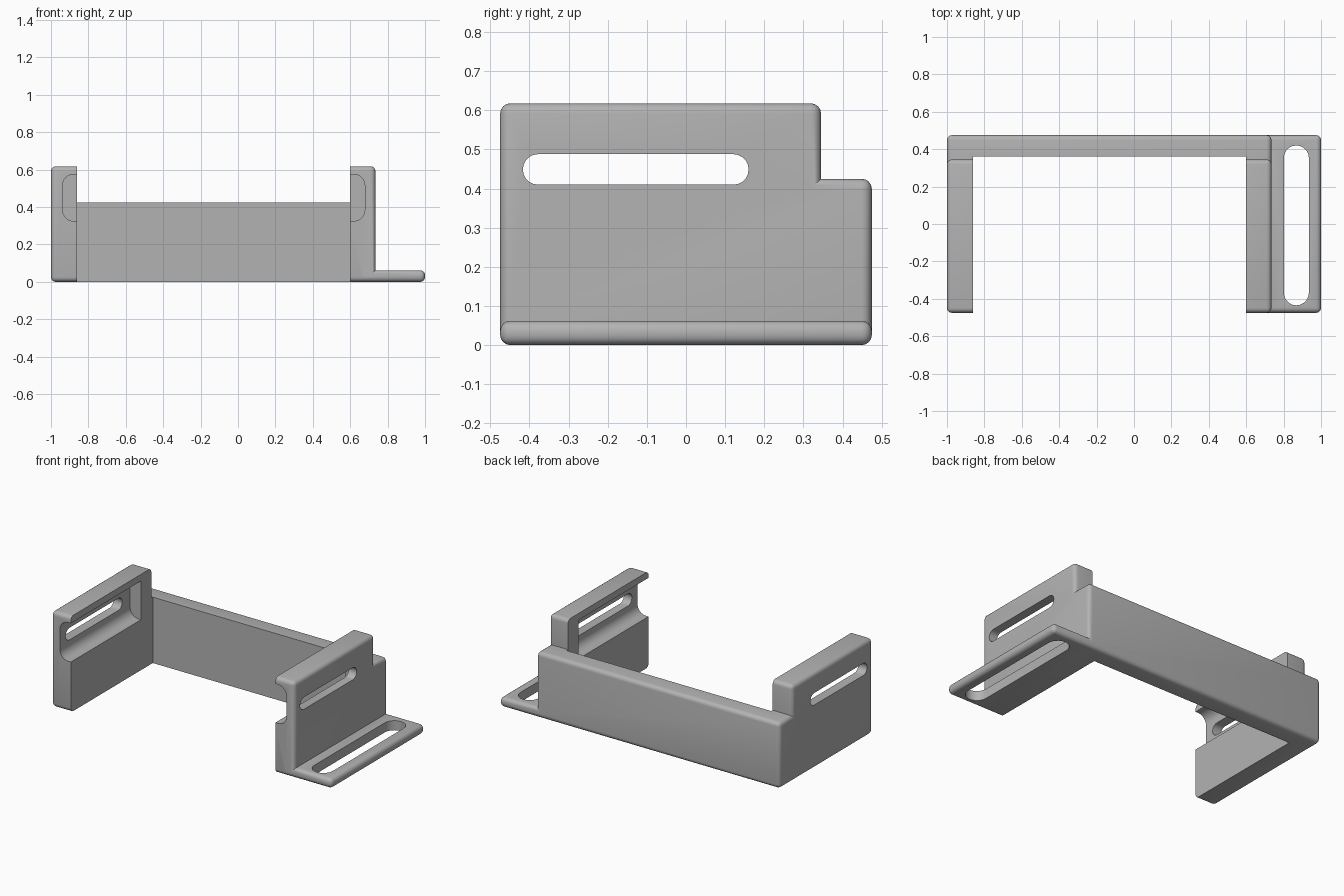
import bpy, bmesh, math
from mathutils import Vector

if "Cube" in bpy.data.objects:
    bpy.data.objects.remove(bpy.data.objects["Cube"], do_unlink=True)

grey = bpy.data.materials.new("plain grey")
grey.use_nodes = True
GREY = (0.45, 0.45, 0.45, 1)
grey.diffuse_color = GREY
grey.node_tree.nodes["Principled BSDF"].inputs["Base Color"].default_value = GREY

# Inner opening and fillet size
IN_L, IN_R, BACK_IN = -0.86, 0.60, 0.36
OUT_L, OUT_R = -1.0, 0.735
FILLET = 0.026


def prism(name, profile, direction, fillet=0):
    """Extrude a flat profile; optionally round every convex edge."""
    bm = bmesh.new()
    face = bm.faces.new([bm.verts.new(p) for p in profile])
    ext = bmesh.ops.extrude_face_region(bm, geom=[face])
    moved = [g for g in ext["geom"] if isinstance(g, bmesh.types.BMVert)]
    bmesh.ops.translate(bm, verts=moved, vec=Vector(direction))
    bmesh.ops.recalc_face_normals(bm, faces=bm.faces[:])
    if fillet:
        edges = [e for e in bm.edges if e.is_convex]
        bmesh.ops.bevel(bm, geom=edges, offset=fillet, segments=4,
                        profile=0.5, affect='EDGES', clamp_overlap=True)
    mesh = bpy.data.meshes.new(name)
    bm.to_mesh(mesh)
    bm.free()
    mesh.materials.append(grey)
    obj = bpy.data.objects.new(name, mesh)
    bpy.context.collection.objects.link(obj)
    return obj


def arc(cx, cy, r, start, end, steps=10):
    return [(cx + r * math.cos(math.radians(start + (end - start) * i / steps)),
             cy + r * math.sin(math.radians(start + (end - start) * i / steps)))
            for i in range(steps + 1)]


def capsule(mid, r, y0, y1):
    """Long slot outline: (y, across) pairs."""
    return arc(y1 - r, mid, r, -90, 90) + arc(y0 + r, mid, r, 90, 270)


def combine(target, other, operation):
    mod = target.modifiers.new(other.name, 'BOOLEAN')
    mod.object, mod.operation, mod.solver = other, operation, 'EXACT'
    bpy.context.view_layer.objects.active = target
    bpy.ops.object.modifier_apply(modifier=mod.name)
    bpy.data.objects.remove(other, do_unlink=True)


# Stepped outer block: tall sides, lower back bar
side = [(-0.475, 0), (0.475, 0), (0.475, 0.425), (0.345, 0.425),
        (0.345, 0.618), (-0.475, 0.618)]
bracket = prism("bracket_body", [(OUT_L, y, z) for y, z in side],
                (OUT_R - OUT_L, 0, 0), FILLET)

# Mounting flange along the outer foot
foot = [(0.64, -0.475, 0), (1, -0.475, 0), (1, 0.475, 0), (0.64, 0.475, 0)]
combine(bracket, prism("mounting_flange", foot, (0, 0, 0.062), FILLET), 'UNION')

# Open middle, leaving two side walls and the back bar
gap = [(IN_L, -1, -1), (IN_R, -1, -1), (IN_R, BACK_IN, -1), (IN_L, BACK_IN, -1)]
combine(bracket, prism("opening", gap, (0, 0, 3)), 'DIFFERENCE')

# Round-cornered recess in each inner wall, open at the front
for name, inner, out in (("left_recess", IN_R, 1), ("right_recess", IN_L, -1)):
    low, high, depth, r = 0.325, 0.575, 0.078, 0.06
    outline = ([(-0.1, low)] + arc(depth - r, low + r, r, -90, 0)
               + arc(depth - r, high - r, r, 0, 90) + [(-0.1, high)])
    combine(bracket, prism(name, [(inner + out * d, -0.6, z) for d, z in outline],
                           (0, 0.84, 0)), 'DIFFERENCE')

# Slot through both side walls, and slot through the flange
wall_slot = [(-1.2, y, z) for y, z in capsule(0.449, 0.039, -0.417, 0.16)]
combine(bracket, prism("wall_slot", wall_slot, (2.4, 0, 0)), 'DIFFERENCE')
foot_slot = [(x, y, -0.2) for y, x in capsule(0.868, 0.067, -0.435, 0.42)]
combine(bracket, prism("flange_slot", foot_slot, (0, 0, 0.5)), 'DIFFERENCE')

# Smooth fillets, sharp corners
bpy.ops.object.select_all(action='DESELECT')
bracket.select_set(True)
bpy.context.view_layer.objects.active = bracket
bpy.ops.object.shade_smooth_by_angle(angle=math.radians(30))
